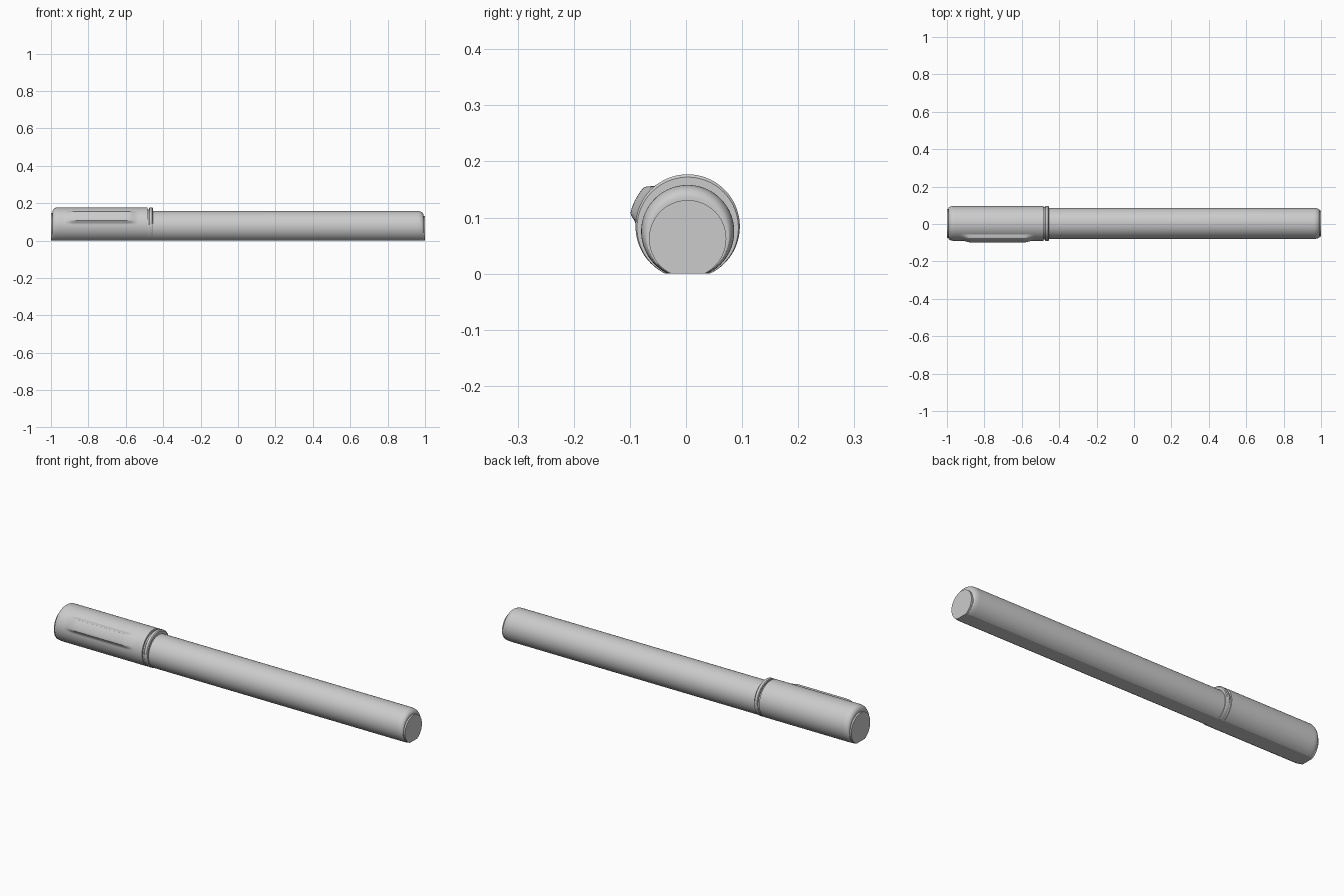
import bpy, bmesh
from math import sin, cos, acos, pi, radians

cube = bpy.data.objects.get("Cube")
if cube:
    bpy.data.objects.remove(cube, do_unlink=True)

grey = bpy.data.materials.new("light grey")
grey.use_nodes = True
COLOUR = (0.6, 0.6, 0.6, 1)
grey.diffuse_color = COLOUR
grey.node_tree.nodes["Principled BSDF"].inputs["Base Color"].default_value = COLOUR

# Cross-section of height 1: a circle cut flat where it rests on the ground
SEGMENTS = 96
RADIUS, CENTRE = 0.525, 0.475
CUT = acos(CENTRE / RADIUS)
SIDE = 0.003


def smooth(t):
    t = max(0, min(1, t))
    return t * t * (3 - 2 * t)


def plateau(v, start, end, ramp):
    return smooth((v - start) / ramp) * smooth((end - v) / ramp)


def loft(name, profile, bump=None):
    """Join flat-bottomed sections, given as (x, height), into a closed solid."""
    bm = bmesh.new()
    rings = []
    for x, height in profile:
        ring = []
        for i in range(SEGMENTS + 1):
            a = -pi / 2 + CUT + (2 * pi - 2 * CUT) * i / SEGMENTS
            r = RADIUS * height + (bump(x, a) if bump else 0)
            ring.append(bm.verts.new((x, SIDE + r * cos(a), CENTRE * height + r * sin(a))))
        rings.append(ring)
    count = SEGMENTS + 1
    for low, high in zip(rings, rings[1:]):
        for i in range(count):
            j = (i + 1) % count
            bm.faces.new((low[i], low[j], high[j], high[i]))
    bm.faces.new(rings[0])
    bm.faces.new(rings[-1])
    bmesh.ops.recalc_face_normals(bm, faces=bm.faces)
    mesh = bpy.data.meshes.new(name)
    bm.to_mesh(mesh)
    bm.free()
    mesh.materials.append(grey)
    obj = bpy.data.objects.new(name, mesh)
    bpy.context.collection.objects.link(obj)
    bpy.ops.object.select_all(action="DESELECT")
    obj.select_set(True)
    bpy.context.view_layer.objects.active = obj
    bpy.ops.object.shade_smooth_by_angle(angle=radians(22))
    return obj


def rounded_end(x, length, height, drop, direction, steps=8):
    """Quarter-round from the full section towards the end."""
    return [(x + direction * length * sin(t), height - drop * (1 - cos(t)))
            for t in (pi / 2 * k / steps for k in range(steps + 1))]


# Raised clip pressed out of the front upper side of the cap
def clip_bump(x, a):
    return 0.012 * plateau(x, -0.93, -0.53, 0.06) * plateau(a, radians(128), radians(177), radians(11))


# Cap: end plug, rounded shoulder, then a straight wall carrying the clip
shoulder = rounded_end(-0.965, 0.027, 0.177, 0.024, -1)[::-1]
wall = [(-0.965 + 0.48 * k / 60, 0.177) for k in range(1, 61)]
loft("cap", [(-1, 0.147), (-0.992, 0.147)] + shoulder + wall, clip_bump)

# Groove and ring at the mouth of the cap
loft("cap_groove", [(-0.485, 0.166), (-0.475, 0.166)])
loft("cap_ring", [(-0.475, 0.173), (-0.472, 0.177), (-0.459, 0.177), (-0.455, 0.172)])

# Barrel with a rounded far end and a plug
tail = rounded_end(0.96, 0.032, 0.158, 0.022, 1)
loft("barrel", [(-0.48, 0.158)] + tail + [(0.992, 0.131), (1, 0.131)])
